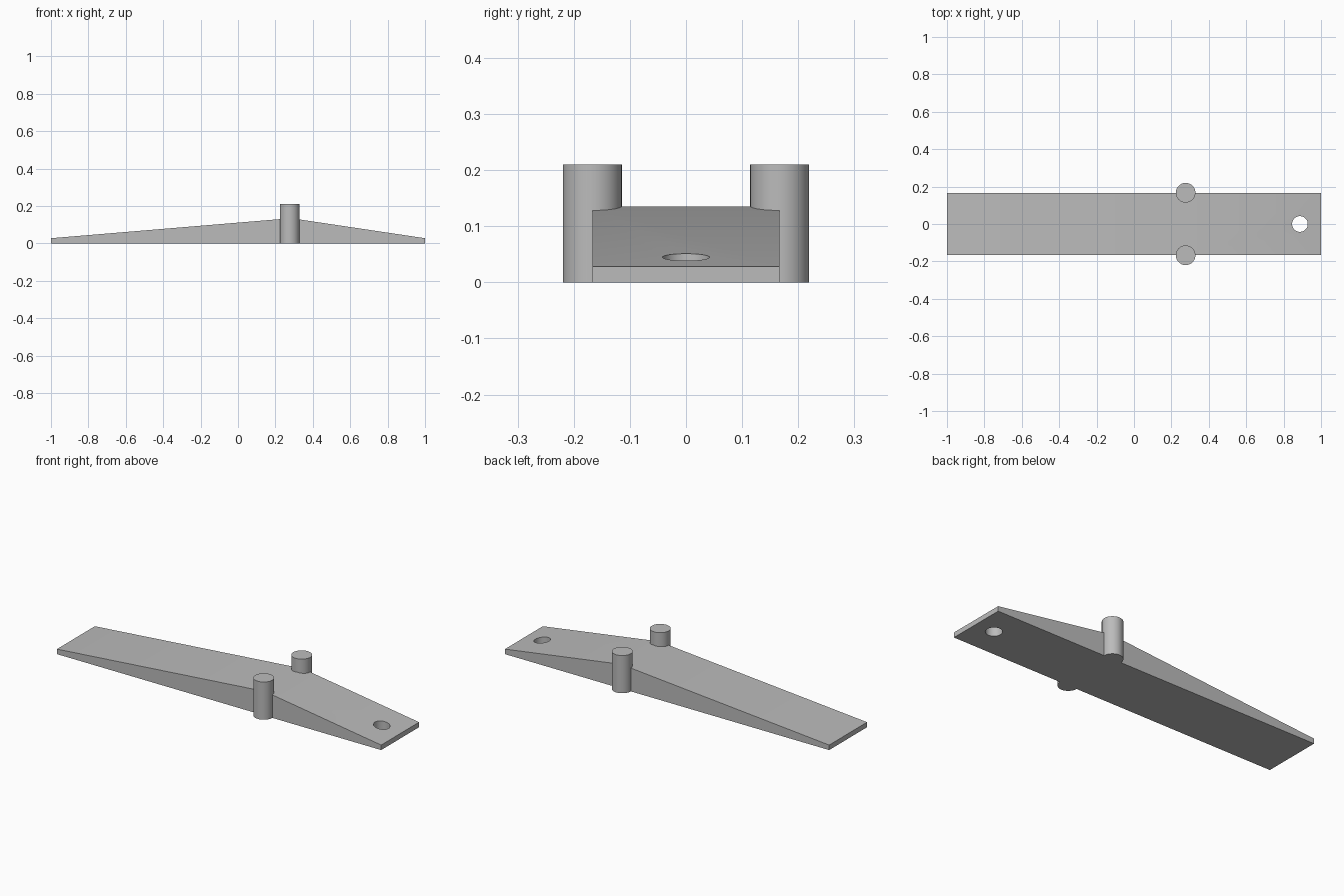
import bpy
import bmesh
import math

cube = bpy.data.objects.get("Cube")
if cube:
    bpy.data.objects.remove(cube, do_unlink=True)

HALF_WIDTH = 0.167
PEG_X, PEG_RADIUS, PEG_HEIGHT = 0.276, 0.0525, 0.21
HOLE_X, HOLE_RADIUS = 0.887, 0.042

grey = bpy.data.materials.new("plain grey")
grey.use_nodes = True
colour = (0.5, 0.5, 0.5, 1)
grey.diffuse_color = colour
grey.node_tree.nodes["Principled BSDF"].inputs["Base Color"].default_value = colour


def finish(obj):
    bpy.ops.object.select_all(action="DESELECT")
    obj.select_set(True)
    bpy.context.view_layer.objects.active = obj
    bpy.ops.object.shade_smooth_by_angle(angle=math.radians(30))


def cylinder(name, x, y, z, radius, depth):
    bpy.ops.mesh.primitive_cylinder_add(
        vertices=64, radius=radius, depth=depth, location=(x, y, z))
    obj = bpy.context.object
    obj.name = name
    obj.data.materials.append(grey)
    return obj


# Wedge-shaped plate: side profile extruded across the width
profile = [(-1, 0), (1, 0), (1, 0.028), (0.283, 0.135), (-1, 0.028)]
bm = bmesh.new()
side = bm.faces.new([bm.verts.new((x, -HALF_WIDTH, z)) for x, z in profile])
extruded = bmesh.ops.extrude_face_region(bm, geom=[side], use_keep_orig=True)
bmesh.ops.translate(
    bm, vec=(0, 2 * HALF_WIDTH, 0),
    verts=[v for v in extruded["geom"] if isinstance(v, bmesh.types.BMVert)])
bmesh.ops.recalc_face_normals(bm, faces=bm.faces[:])
mesh = bpy.data.meshes.new("tapered_plate")
bm.to_mesh(mesh)
bm.free()
plate = bpy.data.objects.new("tapered_plate", mesh)
bpy.context.collection.objects.link(plate)
mesh.materials.append(grey)

# Round hole through the short end
cutter = cylinder("hole_cutter", HOLE_X, 0, 0, HOLE_RADIUS, 0.5)
cutter.hide_render = True
cut = plate.modifiers.new("hole", "BOOLEAN")
cut.operation = "DIFFERENCE"
cut.solver = "EXACT"
cut.object = cutter
bpy.context.view_layer.objects.active = plate
bpy.ops.object.modifier_apply(modifier=cut.name)
bpy.data.objects.remove(cutter, do_unlink=True)
finish(plate)

# Pivot pegs on both long edges
for name, sign in (("front_peg", -1), ("back_peg", 1)):
    finish(cylinder(name, PEG_X, sign * HALF_WIDTH, PEG_HEIGHT / 2,
                    PEG_RADIUS, PEG_HEIGHT))
